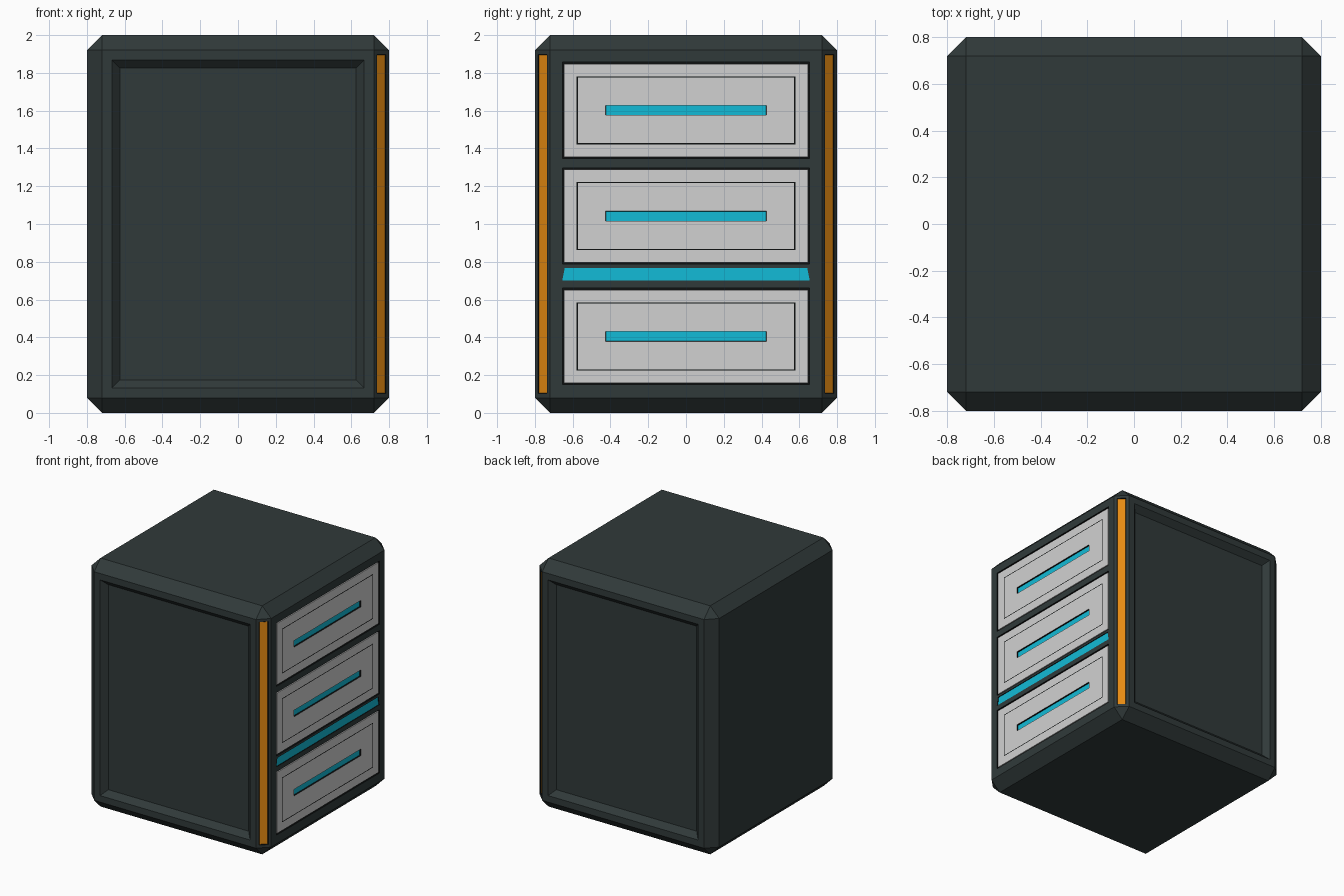
import bpy, bmesh
from mathutils import Vector

if "Cube" in bpy.data.objects:
    bpy.data.objects.remove(bpy.data.objects["Cube"])


def material(name, r, g, b):
    m = bpy.data.materials.new(name)
    m.use_nodes = True
    m.diffuse_color = (r, g, b, 1)
    m.node_tree.nodes["Principled BSDF"].inputs["Base Color"].default_value = (r, g, b, 1)
    return m


charcoal = material("charcoal casing", 0.03, 0.042, 0.042)
black = material("black gap", 0.004, 0.005, 0.005)
silver = material("light grey drawer", 0.64, 0.64, 0.64)
cyan = material("cyan accent", 0.006, 0.5, 0.68)
orange = material("orange trim", 0.8, 0.26, 0.006)


def finish(bm, name, mats):
    bmesh.ops.recalc_face_normals(bm, faces=bm.faces)
    mesh = bpy.data.meshes.new(name)
    bm.to_mesh(mesh)
    bm.free()
    for m in mats:
        mesh.materials.append(m)
    obj = bpy.data.objects.new(name, mesh)
    bpy.context.collection.objects.link(obj)
    return obj


def prism(bm, outline, x0, x1):
    """Solid from a (y, z) outline between two x positions."""
    base = bm.faces.new([bm.verts.new((x0, y, z)) for y, z in outline])
    out = bmesh.ops.extrude_face_region(bm, geom=[base])["geom"]
    for v in out:
        if isinstance(v, bmesh.types.BMVert):
            v.co.x = x1


def rect(half_y, zc, half_z):
    return [(-half_y, zc - half_z), (half_y, zc - half_z),
            (half_y, zc + half_z), (-half_y, zc + half_z)]


def inset(bm, face, width, depth=0.0):
    """Inset one face; returns the new border faces."""
    return bmesh.ops.inset_region(bm, faces=[face], thickness=width, depth=depth,
                                  use_even_offset=True)["faces"]


def facing(bm, direction):
    d = Vector(direction).normalized()
    return max((f for f in bm.faces if f.normal.dot(d) > 0.99), key=lambda f: f.calc_area())


drawer_heights = (0.405, 1.042, 1.602)
light_outline = [(-0.655, 0.70), (0.655, 0.70), (0.642, 0.768), (-0.642, 0.768)]

# Casing: chamfered box
bm = bmesh.new()
bmesh.ops.create_cube(bm, size=1)
for v in bm.verts:
    v.co = Vector((v.co.x * 1.6, v.co.y * 1.6, (v.co.z + 0.5) * 2))
bmesh.ops.bevel(bm, geom=bm.edges[:], offset=0.08, segments=1, affect="EDGES")
bm.normal_update()

for side in (-1, 1):
    # Sunken panels on front and back
    panel = facing(bm, (0, side, 0))
    inset(bm, panel, 0.052)
    inset(bm, panel, 0.043, -0.043)
    # Orange trim set into the drawer-side corner chamfers
    trim = facing(bm, (1, side, 0))
    inset(bm, trim, 0.022)
    for f in inset(bm, trim, 0.004, -0.006):
        f.material_index = 1
    trim.material_index = 2
casing = finish(bm, "casing", [charcoal, black, orange])

# Openings for the drawers and the light strip
bm = bmesh.new()
for z in drawer_heights:
    prism(bm, rect(0.655, z, 0.255), 0.76, 0.9)
prism(bm, light_outline, 0.78, 0.9)
for f in bm.faces:
    f.material_index = 1
cutter = finish(bm, "opening_cutter", [charcoal, black, orange])
cutter.hide_render = True
cut = casing.modifiers.new("openings", "BOOLEAN")
cut.operation = "DIFFERENCE"
cut.solver = "EXACT"
cut.object = cutter
bpy.context.view_layer.objects.active = casing
bpy.ops.object.modifier_apply(modifier=cut.name)
bpy.data.objects.remove(cutter)

# Drawers with an engraved border and a recessed grip
for name, z in zip(("lower", "middle", "upper"), drawer_heights):
    bm = bmesh.new()
    prism(bm, rect(0.645, z, 0.246), 0.75, 0.798)
    bmesh.ops.recalc_face_normals(bm, faces=bm.faces)
    face = facing(bm, (1, 0, 0))
    inset(bm, face, 0.066)
    for f in inset(bm, face, 0.006):
        f.material_index = 1
    inset(bm, face, 0.05)
    for v in face.verts:
        v.co.y = 0.425 if v.co.y > 0 else -0.425
        v.co.z = z + (0.026 if v.co.z > z else -0.026)
    bm.normal_update()
    for f in inset(bm, face, 0.001, -0.012):
        f.material_index = 1
    face.material_index = 2
    finish(bm, name + "_drawer", [silver, black, cyan])

# Light strip between the lower and middle drawers
bm = bmesh.new()
prism(bm, light_outline, 0.77, 0.794)
finish(bm, "light_strip", [cyan])
